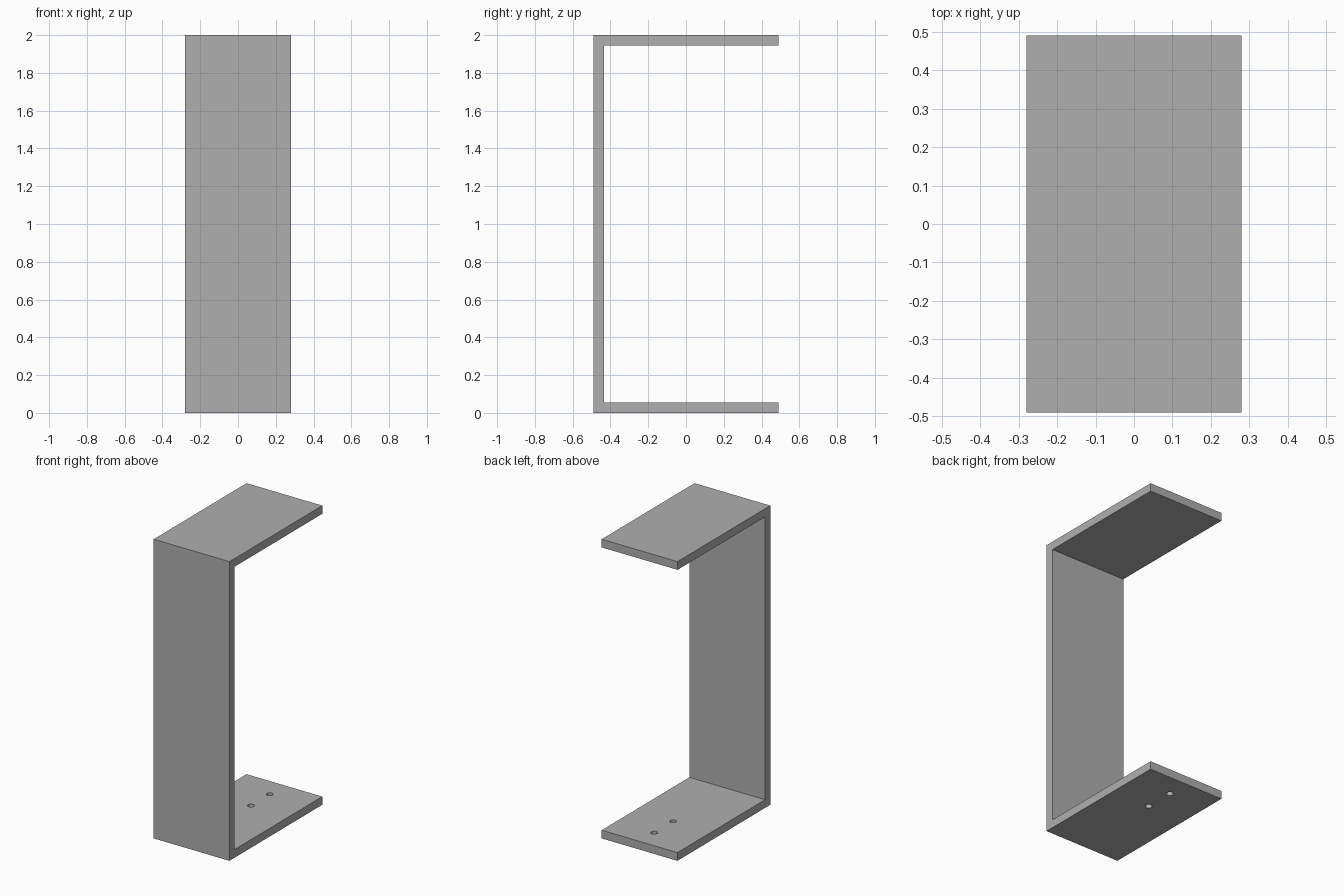
import bpy
import bmesh

if "Cube" in bpy.data.objects:
    bpy.data.objects.remove(bpy.data.objects["Cube"], do_unlink=True)

WIDTH, DEPTH, HEIGHT, THICK = 0.56, 0.98, 2.0, 0.055
HOLE_RADIUS = 0.021
HOLE_Y = (0.137, 0.336)

grey = bpy.data.materials.new("plain grey")
grey.use_nodes = True
colour = (0.43, 0.43, 0.43, 1.0)
grey.diffuse_color = colour
grey.node_tree.nodes["Principled BSDF"].inputs["Base Color"].default_value = colour


def make_object(name, bm):
    bmesh.ops.recalc_face_normals(bm, faces=bm.faces[:])
    mesh = bpy.data.meshes.new(name)
    bm.to_mesh(mesh)
    bm.free()
    mesh.materials.append(grey)
    obj = bpy.data.objects.new(name, mesh)
    bpy.context.collection.objects.link(obj)
    return obj


# Bracket: C-shaped side profile extruded across the width
front, back = -DEPTH / 2, DEPTH / 2
inner = front + THICK
profile = [(front, 0), (back, 0), (back, THICK), (inner, THICK),
           (inner, HEIGHT - THICK), (back, HEIGHT - THICK),
           (back, HEIGHT), (front, HEIGHT)]
bm = bmesh.new()
face = bm.faces.new([bm.verts.new((-WIDTH / 2, y, z)) for y, z in profile])
extruded = bmesh.ops.extrude_face_region(bm, geom=[face])["geom"]
bmesh.ops.translate(bm, vec=(WIDTH, 0, 0),
                    verts=[v for v in extruded if isinstance(v, bmesh.types.BMVert)])
bracket = make_object("bracket", bm)

# Two screw holes through the lower flange
bm = bmesh.new()
for y in HOLE_Y:
    made = bmesh.ops.create_cone(bm, cap_ends=True, segments=32, radius1=HOLE_RADIUS,
                                 radius2=HOLE_RADIUS, depth=THICK * 3)
    bmesh.ops.translate(bm, vec=(0, y, THICK / 2), verts=made["verts"])
cutter = make_object("hole_cutter", bm)
cutter.hide_render = True

cut = bracket.modifiers.new("screw holes", "BOOLEAN")
cut.operation = "DIFFERENCE"
cut.solver = "EXACT"
cut.object = cutter
bpy.context.view_layer.objects.active = bracket
bracket.select_set(True)
bpy.ops.object.modifier_apply(modifier=cut.name)
bpy.data.objects.remove(cutter, do_unlink=True)

# Crisp flat faces, smooth hole walls
bpy.ops.object.shade_smooth_by_angle()
